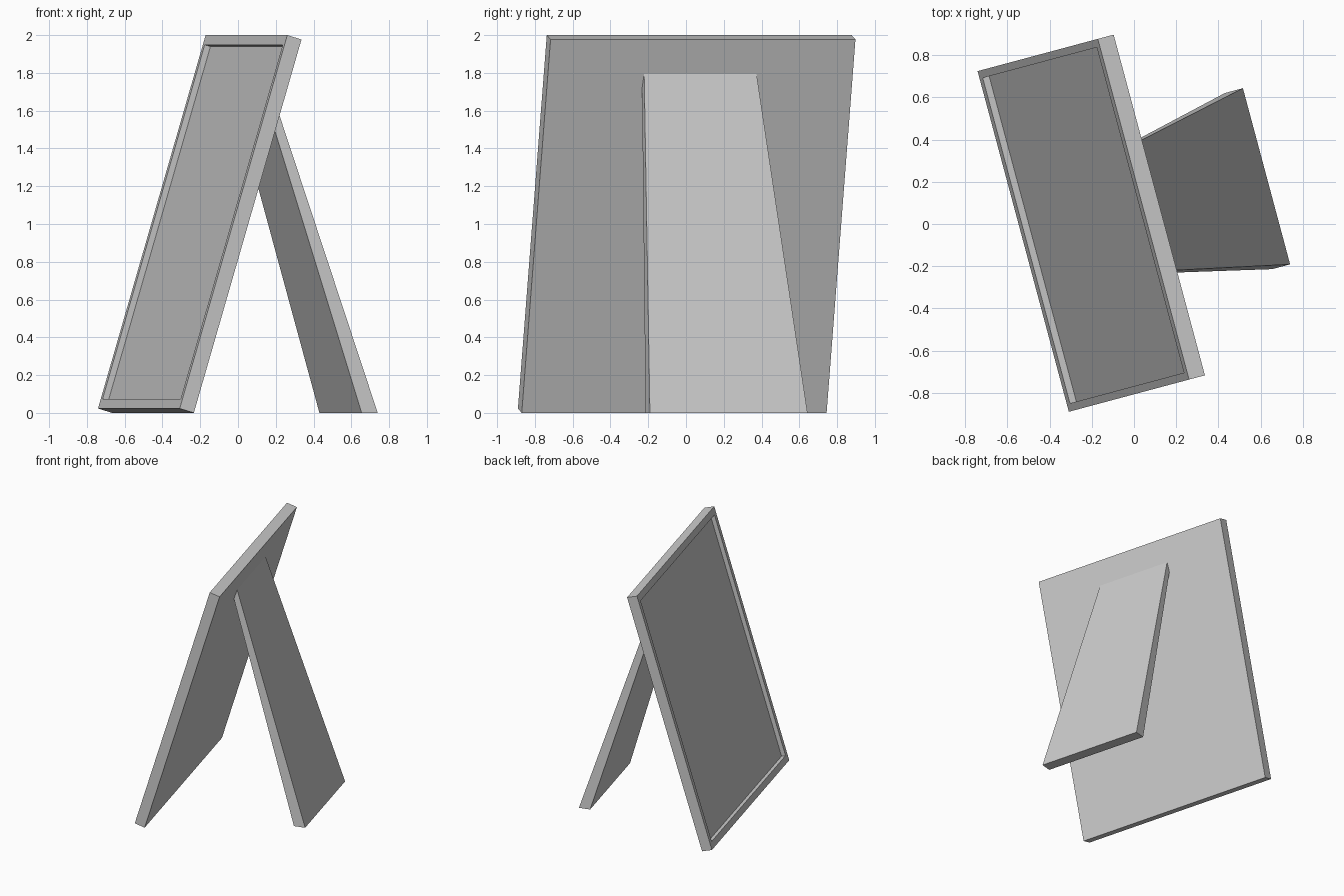
import bpy, bmesh, math
from mathutils import Matrix, Vector

if "Cube" in bpy.data.objects:
    bpy.data.objects.remove(bpy.data.objects["Cube"])

# Whole stand is turned about z; local x = width, local y = towards the back
TURN = Matrix.Rotation(math.radians(-75), 4, 'Z') @ Matrix.Translation((-0.056, 0, 0))
TILT = math.atan2(0.59, 1.977)
WIDTH, THICK, HEIGHT = 1.671, 0.081, 2.063
SIDE_RIM, END_RIM, DEPTH = 0.053, 0.069, 0.033


def box(bm, size, centre):
    m = Matrix.Translation(centre) @ Matrix.Diagonal((*size, 1))
    bmesh.ops.create_cube(bm, size=1, matrix=m)


def finish(bm, name, matrix):
    bmesh.ops.transform(bm, matrix=matrix, verts=bm.verts)
    bmesh.ops.recalc_face_normals(bm, faces=bm.faces)
    mesh = bpy.data.meshes.new(name)
    bm.to_mesh(mesh)
    bm.free()
    obj = bpy.data.objects.new(name, mesh)
    bpy.context.collection.objects.link(obj)
    return obj


# Picture frame: slab with a recessed panel in its front face
bm = bmesh.new()
box(bm, (WIDTH, THICK, HEIGHT), (0, THICK / 2, HEIGHT / 2))
bm.normal_update()
front = min(bm.faces, key=lambda f: f.calc_center_median().y)
bmesh.ops.inset_region(bm, faces=[front], thickness=SIDE_RIM)
for v in front.verts:
    v.co.z += math.copysign(END_RIM - SIDE_RIM, HEIGHT / 2 - v.co.z)
panel = bmesh.ops.extrude_discrete_faces(bm, faces=[front])['faces'][0]
bmesh.ops.translate(bm, verts=panel.verts, vec=(0, DEPTH, 0))
place = Matrix.Translation((0, -0.5285, THICK * math.sin(TILT)))
finish(bm, "picture_frame", TURN @ place @ Matrix.Rotation(-TILT, 4, 'X'))

# Back leg: tapered wedge, narrower and thinner where it enters the frame
bm = bmesh.new()
box(bm, (1, 1, 1), (0, 0, 0))
for v in bm.verts:
    top, back = v.co.z > 0, v.co.y > 0
    half = 0.308 if top else 0.432
    if top:
        y = 0.0847 if back else 0.0385
    else:
        y = 0.665 if back else 0.577
    v.co = Vector((math.copysign(half, v.co.x), y, 1.795 if top else 0))
finish(bm, "back_leg", TURN)
